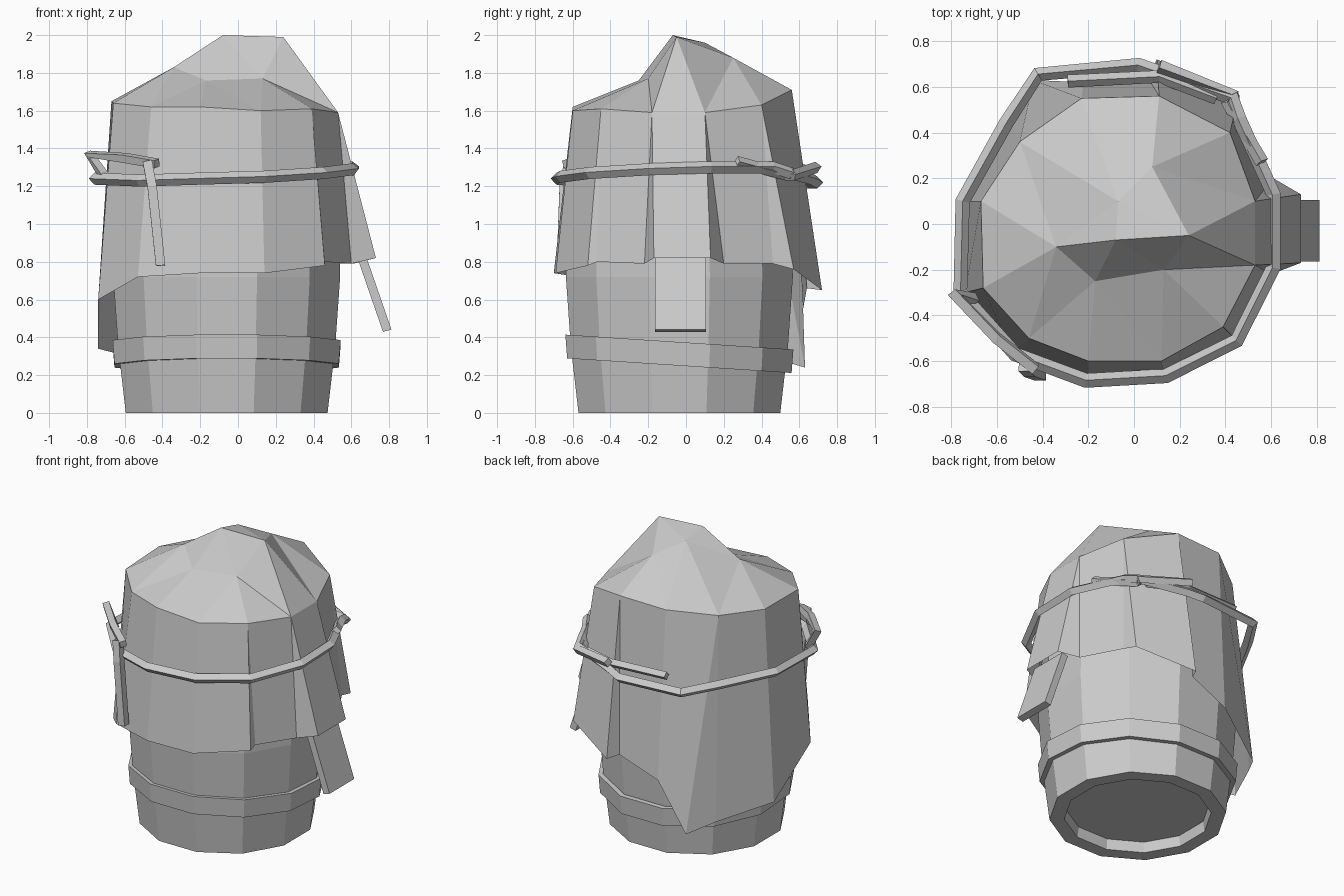
import bpy, bmesh
from math import sin, cos, pi
from mathutils import Vector, Matrix
from mathutils.geometry import delaunay_2d_cdt

if "Cube" in bpy.data.objects:
    bpy.data.objects.remove(bpy.data.objects["Cube"])

CENTRE = Vector((-0.06, -0.035, 0))


def finish(bm, name):
    bmesh.ops.recalc_face_normals(bm, faces=bm.faces)
    me = bpy.data.meshes.new(name)
    bm.to_mesh(me)
    bm.free()
    ob = bpy.data.objects.new(name, me)
    bpy.context.collection.objects.link(ob)
    return ob


def lathe(name, profile, closed=False, slope=0.0, sides=12):
    """Spin a (radius, z) profile; slope tilts it along y."""
    bm = bmesh.new()
    rings = []
    for r, z in profile:
        ring = []
        for i in range(sides):
            a = (i + 0.5) * 2 * pi / sides
            y = r * sin(a)
            ring.append(bm.verts.new(CENTRE + Vector((r * cos(a), y, z + slope * y))))
        rings.append(ring)
    pairs = list(zip(rings, rings[1:]))
    if closed:
        pairs.append((rings[-1], rings[0]))
    else:
        bm.faces.new(rings[0])
        bm.faces.new(rings[-1])
    for a, b in pairs:
        for i in range(sides):
            j = (i + 1) % sides
            bm.faces.new((a[i], a[j], b[j], b[i]))
    return finish(bm, name)


def rope(name, pts, cyclic=False, depth=0.032):
    """Four-sided rope along a path."""
    cu = bpy.data.curves.new(name, 'CURVE')
    cu.dimensions = '3D'
    cu.bevel_depth = depth
    cu.bevel_resolution = 0
    cu.use_fill_caps = True
    sp = cu.splines.new('POLY')
    sp.points.add(len(pts) - 1)
    for p, co in zip(sp.points, pts):
        p.co = (*co, 1)
    sp.use_cyclic_u = cyclic
    sp.use_smooth = False
    ob = bpy.data.objects.new(name, cu)
    bpy.context.collection.objects.link(ob)


# barrel with recessed base, and its slightly tilted hoop
lathe("barrel", [(0.45, 0.07), (0.46, 0), (0.553, 0), (0.595, 0.35),
                 (0.622, 0.72), (0.61, 1.1), (0.54, 1.5)])
lathe("barrel_hoop", [(0.57, 0.25), (0.615, 0.25), (0.625, 0.375), (0.57, 0.375)],
      closed=True, slope=-0.065)

# cloth: rim points, each with the hem points below it (two hems make a fold)
columns = [
    ((-0.20, -0.60, 1.62), [(-0.20, -0.70, 0.74)]),
    ((0.12, -0.60, 1.60), [(0.14, -0.69, 0.74)]),
    ((0.39, -0.45, 1.61), [(0.46, -0.52, 0.78), (0.46, -0.47, 0.80)]),
    ((0.53, -0.18, 1.59), [(0.60, -0.22, 0.79), (0.73, -0.17, 0.82)]),
    ((0.53, 0.10, 1.59), [(0.73, 0.13, 0.82), (0.61, 0.20, 0.79)]),
    ((0.42, 0.40, 1.63), [(0.47, 0.46, 0.79), (0.46, 0.57, 0.76)]),
    ((0.11, 0.56, 1.71), [(0.10, 0.72, 0.65), (0.06, 0.64, 0.66)]),
    ((-0.23, 0.55, 1.70), [(-0.22, 0.62, 0.55)]),
    ((-0.50, 0.36, 1.66), [(-0.44, 0.63, 0.24), (-0.55, 0.46, 0.29)]),
    ((-0.67, 0.10, 1.65), [(-0.74, 0.10, 0.34)]),
    ((-0.66, -0.28, 1.64), [(-0.74, -0.30, 0.60)]),
    ((-0.46, -0.50, 1.62), [(-0.53, -0.57, 0.72)]),
]
peak = [(-0.08, -0.07, 2.0), (0.24, -0.05, 1.99), (-0.34, -0.10, 1.83),
        (-0.17, -0.25, 1.76), (0.13, -0.20, 1.77), (-0.07, 0.10, 1.96),
        (0.08, 0.25, 1.88)]

bm = bmesh.new()
n = len(columns)
crown = [bm.verts.new(c[0]) for c in columns] + [bm.verts.new(p) for p in peak]
hems = [(crown[i], bm.verts.new(h)) for i, c in enumerate(columns) for h in c[1]]
for (t0, h0), (t1, h1) in zip(hems, hems[1:] + hems[:1]):
    if t0 is t1:
        bm.faces.new((t0, h0, h1))
    else:
        bm.faces.new((t0, h0, h1, t1))
# crown of the cloth, triangulated over the ridge lines
ridges = [(n, n + 1), (n, n + 2), (n + 3, n + 4), (n + 2, n + 3), (n + 1, 3), (n + 4, 3)]
rim = [(i, (i + 1) % n) for i in range(n)]
res = delaunay_2d_cdt([v.co.xy for v in crown], rim + ridges, [], 1, 1e-5)
for f in res[2]:
    bm.faces.new([crown[res[3][i][0]] for i in f])
finish(bm, "cloth_cover")

# cloth strip hanging from the right side
bm = bmesh.new()
bmesh.ops.create_cube(bm, size=1.0)
for v in bm.verts:
    c = v.co.copy()
    low = c.z < 0
    v.co = ((0.79 if low else 0.65) + c.x * 0.045, -0.03 + c.y * 0.27,
            (0.435 if low else 0.84) + c.x * 0.012)
finish(bm, "hanging_strip")

# rope tied round the cloth
rope("rope_belt", [(-0.76, -0.30, 1.24), (-0.52, -0.57, 1.23), (-0.21, -0.685, 1.24),
                   (0.14, -0.665, 1.25), (0.45, -0.51, 1.27), (0.61, -0.19, 1.29),
                   (0.61, 0.13, 1.30), (0.46, 0.46, 1.30), (0.43, 0.55, 1.27),
                   (0.12, 0.66, 1.24), (0.02, 0.695, 1.22), (-0.42, 0.655, 1.22),
                   (-0.56, 0.44, 1.23), (-0.75, 0.10, 1.24)], cyclic=True)
# loose ends at the back
rope("rope_back_end", [(0.56, 0.27, 1.33), (0.41, 0.53, 1.26), (0.43, 0.57, 1.26),
                       (0.11, 0.69, 1.30)], depth=0.03)
rope("rope_back_inner", [(-0.29, 0.625, 1.29), (0.11, 0.645, 1.28), (0.36, 0.55, 1.26)],
     depth=0.028)
# loose ends at the front left
rope("rope_front_loop", [(-0.70, -0.33, 1.24), (-0.785, -0.31, 1.37), (-0.60, -0.50, 1.35),
                         (-0.43, -0.635, 1.32)], depth=0.03)
rope("rope_front_end", [(-0.48, -0.62, 1.33), (-0.455, -0.645, 1.20), (-0.41, -0.66, 0.78)],
     depth=0.035)
